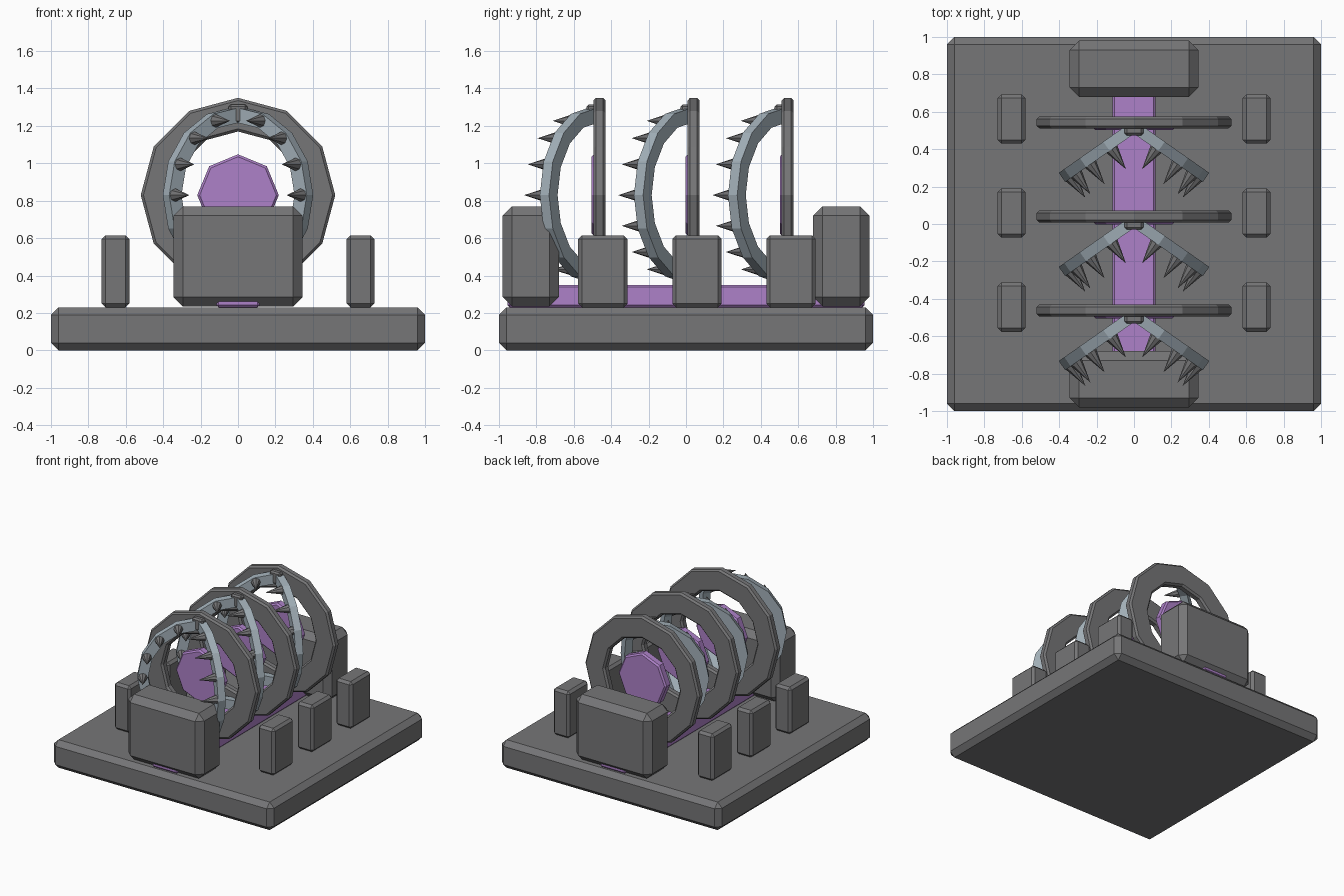
import bpy, bmesh, math
from mathutils import Matrix, Vector

if "Cube" in bpy.data.objects:
    bpy.data.objects.remove(bpy.data.objects["Cube"])


def material(name, rgb):
    m = bpy.data.materials.new(name)
    m.diffuse_color = (*rgb, 1)
    m.use_nodes = True
    m.node_tree.nodes["Principled BSDF"].inputs["Base Color"].default_value = m.diffuse_color
    return m


GREY = material("dark grey", (0.18, 0.18, 0.185))
STEEL = material("pale steel", (0.37, 0.44, 0.49))
PURPLE = material("purple", (0.42, 0.22, 0.58))


def finish(name, bm, mat, bevel=0.0, matrix=Matrix()):
    bmesh.ops.recalc_face_normals(bm, faces=bm.faces)
    me = bpy.data.meshes.new(name)
    bm.to_mesh(me)
    bm.free()
    me.materials.append(mat)
    ob = bpy.data.objects.new(name, me)
    ob.matrix_world = matrix
    bpy.context.collection.objects.link(ob)
    if bevel:
        mod = ob.modifiers.new("chamfer", 'BEVEL')
        mod.width = bevel
        mod.segments = 1
        mod.limit_method = 'ANGLE'
        mod.angle_limit = math.radians(50)
    return ob


def box(name, lo, hi, mat, bevel):
    lo, hi = Vector(lo), Vector(hi)
    bm = bmesh.new()
    bmesh.ops.create_cube(bm, size=1)
    bmesh.ops.scale(bm, vec=hi - lo, verts=bm.verts)
    bmesh.ops.translate(bm, vec=(lo + hi) / 2, verts=bm.verts)
    return finish(name, bm, mat, bevel)


def band(name, r_in, r_out, thick, start, sweep, n, mat, bevel, matrix):
    """Rectangular section swept around the local y axis."""
    bm = bmesh.new()
    closed = sweep >= 360
    loops = []
    for i in range(n if closed else n + 1):
        a = math.radians(start + sweep * i / n)
        loops.append([bm.verts.new((r * math.cos(a), y, r * math.sin(a)))
                      for r, y in ((r_in, -thick / 2), (r_out, -thick / 2),
                                   (r_out, thick / 2), (r_in, thick / 2))])
    for i in range(n):
        p, q = loops[i], loops[(i + 1) % len(loops)]
        for k in range(4):
            j = (k + 1) % 4
            bm.faces.new((p[k], p[j], q[j], q[k]))
    if not closed:
        bm.faces.new(loops[0])
        bm.faces.new(loops[-1])
    return finish(name, bm, mat, bevel, matrix)


def cone(bm, sides, r1, r2, depth, matrix):
    bmesh.ops.create_cone(bm, cap_ends=True, segments=sides, radius1=r1,
                          radius2=r2, depth=depth, matrix=matrix)


# Base slab, centre strip, end blocks
box("base", (-1, -1, 0), (1, 1, 0.23), GREY, 0.04)
box("centre_strip", (-0.115, -0.955, 0.23), (0.115, 0.955, 0.35), PURPLE, 0.012)
box("front_block", (-0.345, -0.98, 0.235), (0.345, -0.68, 0.77), GREY, 0.05)
box("back_block", (-0.345, 0.68, 0.235), (0.345, 0.98, 0.77), GREY, 0.05)

CZ = 0.83       # ring centre height
OPEN = 35       # jaw opening angle
TILT = Matrix.Rotation(math.pi / 2, 4, 'X')   # turns +z to -y

for cy in (-0.4625, 0.0405, 0.5435):
    # Side posts
    for s in (-1, 1):
        box("side_post", (s * 0.655 - 0.074, cy + 0.018 - 0.132, 0.23),
            (s * 0.655 + 0.074, cy + 0.018 + 0.132, 0.615), GREY, 0.02)

    # Upright ring
    band("ring", 0.34, 0.52, 0.065, 0, 360, 12, GREY, 0.014,
         Matrix.Translation((0, cy, CZ)))

    # Octagonal core disc
    bm = bmesh.new()
    cone(bm, 8, 0.218, 0.218, 0.072, TILT)
    finish("core_disc", bm, PURPLE, 0.012, Matrix.Translation((0, cy - 0.006, CZ)))

    # Hinge blocks at top and bottom of the jaws
    for z in (1.265, 0.395):
        box("hinge", (-0.05, cy - 0.07, z - 0.05), (0.05, cy - 0.02, z + 0.05), GREY, 0.012)

    # Two opened jaws with spikes
    for s in (-1, 1):
        place = (Matrix.Translation((0, cy - 0.025, CZ))
                 @ Matrix.Rotation(-s * math.radians(OPEN), 4, 'Z'))
        band("jaw", 0.39, 0.47, 0.06, -90 if s > 0 else 90, 180, 8, STEEL, 0, place)
        bm = bmesh.new()
        for k in range(-3, 4):
            a = math.radians(22.5 * k)
            pos = Vector((s * 0.43 * math.cos(a), -0.09, 0.43 * math.sin(a)))
            cone(bm, 8, 0.038, 0, 0.14, Matrix.Translation(pos) @ TILT)
        finish("jaw_spikes", bm, GREY, 0, place)
